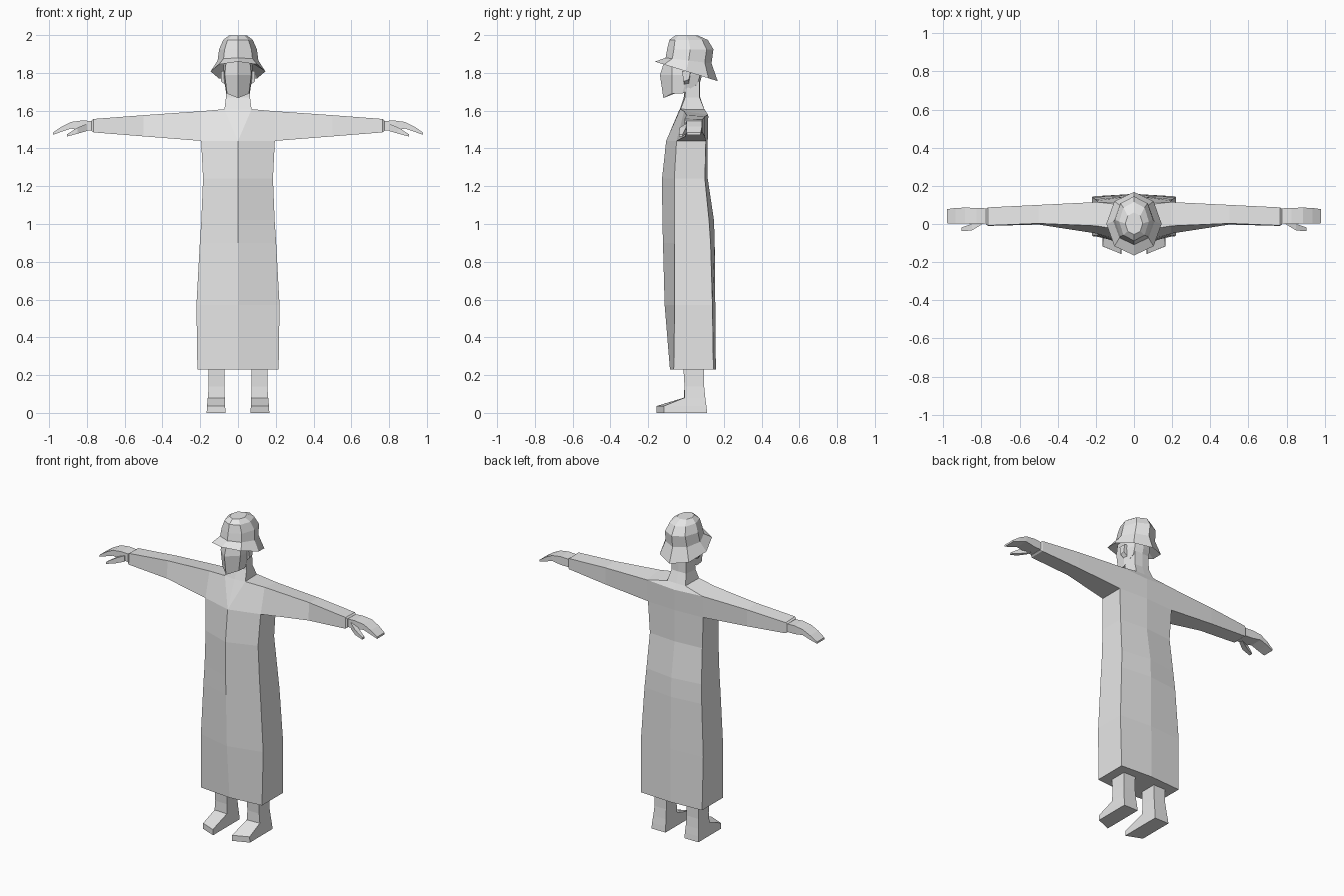
import bpy, bmesh, math
from mathutils import Vector

grey = bpy.data.materials.new("plain_grey")
grey.diffuse_color = (0.8, 0.8, 0.8, 1)


def finish(name, bm, mirror=True):
    """Mirror the half across x = 0, weld it and make a flat-shaded object."""
    if mirror:
        copy = bmesh.ops.duplicate(bm, geom=bm.verts[:] + bm.edges[:] + bm.faces[:])["geom"]
        for v in [g for g in copy if isinstance(g, bmesh.types.BMVert)]:
            v.co.x *= -1
        bmesh.ops.reverse_faces(bm, faces=[g for g in copy if isinstance(g, bmesh.types.BMFace)])
        bmesh.ops.remove_doubles(bm, verts=bm.verts[:], dist=0.0005)
    bmesh.ops.recalc_face_normals(bm, faces=bm.faces[:])
    mesh = bpy.data.meshes.new(name)
    bm.to_mesh(mesh)
    bm.free()
    mesh.materials.append(grey)
    obj = bpy.data.objects.new(name, mesh)
    bpy.context.collection.objects.link(obj)
    return obj


def loft(bm, rings, closed=True, cap_start=True, cap_end=True):
    """Skin a list of point rings with quads."""
    vs = [[bm.verts.new(p) for p in r] for r in rings]
    n = len(rings[0])
    for a, b in zip(vs, vs[1:]):
        for i in range(n if closed else n - 1):
            j = (i + 1) % n
            bm.faces.new((a[i], a[j], b[j], b[i]))
    if cap_start:
        bm.faces.new(vs[0])
    if cap_end:
        bm.faces.new(vs[-1])
    return vs


# Robe: z, half width, front ridge, front corner, back corner, back ridge
robe_rows = [
    (0.23, 0.215, -0.085, -0.065, 0.145, 0.158),
    (0.57, 0.22, -0.113, -0.06, 0.14, 0.155),
    (0.90, 0.202, -0.122, -0.06, 0.13, 0.152),
    (1.02, 0.194, -0.125, -0.06, 0.122, 0.148),
    (1.24, 0.185, -0.127, -0.062, 0.10, 0.115),
    (1.44, 0.195, -0.105, -0.05, 0.105, 0.115),
]
bm = bmesh.new()
rows = loft(bm, [[(0, f, z), (w, fc, z), (w, bc, z), (0, b, z)]
                 for z, w, f, fc, bc, b in robe_rows], closed=False, cap_end=False)
chest, corner, armpit_back, back = rows[-1]

# Yoke: chest, shoulders and collar above the armpits
neck_mid, neck_side, shoulder, shoulder_back, nape_side, nape, back_top = [bm.verts.new(p) for p in (
    (0, -0.035, 1.605), (0.072, -0.03, 1.608), (0.195, -0.01, 1.597), (0.195, 0.115, 1.58),
    (0.065, 0.10, 1.605), (0, 0.10, 1.605), (0, 0.118, 1.57))]
for f in ((chest, neck_side, neck_mid), (chest, corner, shoulder, neck_side),
          (neck_side, shoulder, shoulder_back, nape_side), (nape_side, shoulder_back, back_top, nape),
          (back, back_top, shoulder_back, armpit_back)):
    bm.faces.new(f)

# Sleeves: x, bottom z, top front z, top back z, lower front y, upper front y, back y
arm_rows = [
    (0.195, 1.44, 1.597, 1.58, -0.05, -0.01, 0.115),
    (0.50, 1.464, 1.576, 1.57, -0.003, 0.003, 0.10),
    (0.765, 1.485, 1.556, 1.553, -0.01, -0.008, 0.087),
    (0.775, 1.492, 1.547, 1.545, -0.003, -0.001, 0.08),
]
loft(bm, [[(x, lf, b), (x, bk if x > 0.2 else 0.105, b), (x, bk, tb), (x, uf, t)]
          for x, b, t, tb, lf, uf, bk in arm_rows], cap_start=False)
finish("robe", bm)

# Hands: x, bottom z, top z, front y, back y
bm = bmesh.new()
loft(bm, [[(x, f, b), (x, k, b), (x, k, t), (x, f, t)] for x, b, t, f, k in (
    (0.772, 1.494, 1.545, 0.002, 0.082), (0.825, 1.495, 1.548, 0.0, 0.084),
    (0.885, 1.505, 1.54, 0.002, 0.086), (0.935, 1.488, 1.515, 0.002, 0.084),
    (0.98, 1.472, 1.484, 0.004, 0.078))])
finish("hands", bm)

# Thumbs
bm = bmesh.new()
loft(bm, [[(x, f, b), (x, k, b), (x, k, t), (x, f, t)] for x, b, t, f, k in (
    (0.80, 1.492, 1.53, -0.004, 0.025), (0.85, 1.478, 1.51, -0.034, 0.0),
    (0.905, 1.463, 1.475, -0.038, -0.018))])
finish("thumbs", bm)

# Neck
bm = bmesh.new()
loft(bm, [[(0, -0.035, 1.60), (0.072, -0.03, 1.605), (0.065, 0.10, 1.60), (0, 0.10, 1.60)],
          [(0, -0.012, 1.67), (0.064, -0.005, 1.67), (0.052, 0.072, 1.67), (0, 0.075, 1.67)],
          [(0, -0.005, 1.76), (0.06, 0.0, 1.76), (0.05, 0.07, 1.76), (0, 0.075, 1.76)]],
     closed=False, cap_start=False, cap_end=False)
finish("neck", bm)

# Head with a ridged face and pointed chin
bm = bmesh.new()
loft(bm, [
    [(0, -0.12, 1.667), (0.058, -0.075, 1.69), (0.062, -0.02, 1.69), (0.055, 0.06, 1.74), (0, 0.072, 1.74)],
    [(0, -0.138, 1.79), (0.07, -0.075, 1.79), (0.078, 0.01, 1.79), (0.055, 0.075, 1.79), (0, 0.085, 1.79)],
    [(0, -0.105, 1.89), (0.06, -0.07, 1.89), (0.075, 0.01, 1.89), (0.055, 0.075, 1.89), (0, 0.085, 1.89)],
], closed=False)
finish("head", bm)

# Ears
bm = bmesh.new()
loft(bm, [[(x, y0, z0), (x, y1, z0 + 0.01), (x, y1 + 0.01, 1.81), (x, y0 - 0.01, 1.81)]
          for x, y0, y1, z0 in ((0.065, -0.01, 0.015, 1.735), (0.09, -0.012, 0.015, 1.755))])
finish("ears", bm)


# Helmet: tilted octagonal rings from the hollow lining over the brim to the crown
def helmet_ring(z, rx, front, rear, tilt):
    cy, ry = (front + rear) / 2, (rear - front) / 2
    ring = []
    for i in range(8):
        a = i * math.pi / 4
        dy = -ry * math.cos(a)
        ring.append((rx * math.sin(a), cy + dy, z + tilt * dy))
    return ring


bm = bmesh.new()
loft(bm, [helmet_ring(*r) for r in (
    (1.85, 0.085, -0.085, 0.10, -0.15),
    (1.808, 0.145, -0.165, 0.168, -0.31),
    (1.865, 0.108, -0.108, 0.135, -0.12),
    (1.925, 0.10, -0.10, 0.145, 0.0),
    (1.975, 0.078, -0.088, 0.115, 0.0),
    (1.999, 0.046, -0.055, 0.06, 0.0))], cap_start=False)
finish("helmet", bm, mirror=False)

# Legs and shoes: outline in y and z, widened at the sole, toes angled outward
bm = bmesh.new()
loft(bm, [[(i, f, z), (o, fo, z), (o, b, z), (i, b, z)] for z, i, o, f, fo, b in (
    (0.0, 0.066, 0.166, -0.157, -0.117, 0.112),
    (0.036, 0.068, 0.164, -0.157, -0.117, 0.108),
    (0.08, 0.07, 0.16, -0.012, -0.008, 0.102),
    (0.14, 0.072, 0.155, -0.008, -0.008, 0.096),
    (0.24, 0.07, 0.155, -0.014, -0.014, 0.095))])
finish("legs_and_shoes", bm)
